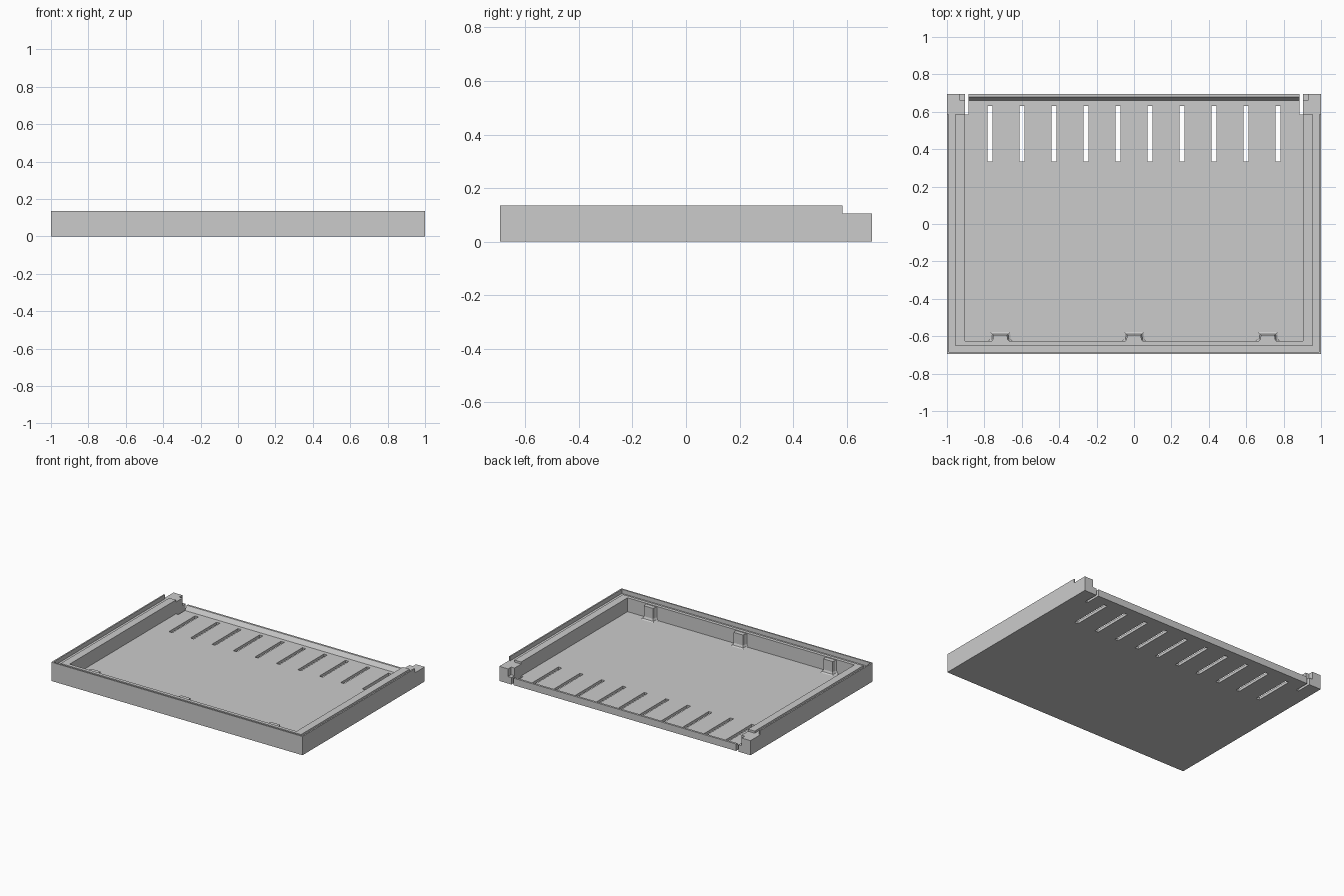
import bpy, bmesh

old = bpy.data.objects.get("Cube")
if old:
    bpy.data.objects.remove(old, do_unlink=True)

# Single grey plastic
grey = bpy.data.materials.new("grey_plastic")
grey.use_nodes = True
colour = (0.6, 0.6, 0.6, 1)
grey.diffuse_color = colour
grey.node_tree.nodes["Principled BSDF"].inputs["Base Color"].default_value = colour


def finish(name, bm):
    bmesh.ops.recalc_face_normals(bm, faces=bm.faces)
    mesh = bpy.data.meshes.new(name)
    bm.to_mesh(mesh)
    bm.free()
    mesh.materials.append(grey)
    obj = bpy.data.objects.new(name, mesh)
    bpy.context.collection.objects.link(obj)
    return obj


def loft(bm, rings):
    """Join closed rings of points into a capped solid."""
    loops = [[bm.verts.new(p) for p in ring] for ring in rings]
    n = len(loops[0])
    for a, b in zip(loops, loops[1:]):
        for i in range(n):
            j = (i + 1) % n
            bm.faces.new((a[i], a[j], b[j], b[i]))
    bm.faces.new(loops[0])
    bm.faces.new(loops[-1])


def boxes(name, *spans):
    """Each span is x0, x1, y0, y1, z0, z1."""
    bm = bmesh.new()
    for x0, x1, y0, y1, z0, z1 in spans:
        loft(bm, [[(x0, y0, z), (x1, y0, z), (x1, y1, z), (x0, y1, z)] for z in (z0, z1)])
    return finish(name, bm)


def both_sides(x0, x1, *rest):
    return (x0, x1, *rest), (-x1, -x0, *rest)


def cut(target, cutter):
    cutter.hide_render = True
    mod = target.modifiers.new("cut", 'BOOLEAN')
    mod.operation = 'DIFFERENCE'
    mod.solver = 'EXACT'
    mod.object = cutter
    bpy.context.view_layer.objects.active = target
    bpy.ops.object.modifier_apply(modifier=mod.name)
    bpy.data.objects.remove(cutter, do_unlink=True)


W, D, H = 1.0, 0.695, 0.135
CORNER, RIDGE, FLOOR, BACK = 0.105, 0.12, 0.02, 0.05
INNER, FRONT, STEP = 0.903, -0.625, 0.585
FAR, TOP = 0.9, 0.3

tray = boxes("tray", (-W, W, -D, D, 0, H))

# Thin outer lip, then a groove around the inner ridge
cut(tray, boxes("lip_cutter", (-0.99, 0.99, -0.685, FAR, RIDGE, TOP)))
cut(tray, boxes("side_groove_cutter", *both_sides(0.957, 0.99, -0.685, FAR, CORNER, TOP)))
cut(tray, boxes("front_groove_cutter", (-0.97, 0.97, -0.685, -0.65, CORNER, TOP)))

# Lowered back corners
cut(tray, boxes("corner_cutter", (-2, 2, STEP, FAR, CORNER, TOP)))

# Cavity with a low sloped sill at the open back
bm = bmesh.new()
profile = [(FRONT, FLOOR), (0.66, FLOOR), (0.68, BACK), (FAR, BACK), (FAR, TOP), (FRONT, TOP)]
loft(bm, [[(x, y, z) for y, z in profile] for x in (-INNER, INNER)])
cut(tray, finish("cavity_cutter", bm))

# Gaps beside the sill and notches in the corner blocks
cut(tray, boxes("gap_cutter", *both_sides(0.885, INNER, STEP, FAR, -0.1, TOP)))
cut(tray, boxes("notch_cutter", *both_sides(0.89, 0.93, 0.66, FAR, BACK, TOP)))

# Row of vent slots
slots = []
for i in range(10):
    x = (i - 4.5) * 0.171
    slots.append((x - 0.0135, x + 0.0135, 0.333, 0.63, -0.1, 0.1))
cut(tray, boxes("vent_cutter", *slots))


# Posts on the front wall, flared at the wall and at the foot
def post_ring(x, z, flare):
    half, y = 0.036 + flare, -0.594 + flare
    right = [(half + 0.014, FRONT - 0.005), (half + 0.004, FRONT + 0.008), (half, y)]
    left = [(-px, py) for px, py in reversed(right)]
    return [(x + px, py, z) for px, py in right + left]


for side, x in (("right", -0.715), ("middle", 0), ("left", 0.715)):
    bm = bmesh.new()
    loft(bm, [post_ring(x, z, f) for z, f in
              ((FLOOR - 0.005, 0.016), (FLOOR, 0.016), (0.026, 0.006), (0.04, 0), (RIDGE - 0.005, 0))])
    finish("front_post_" + side, bm)
